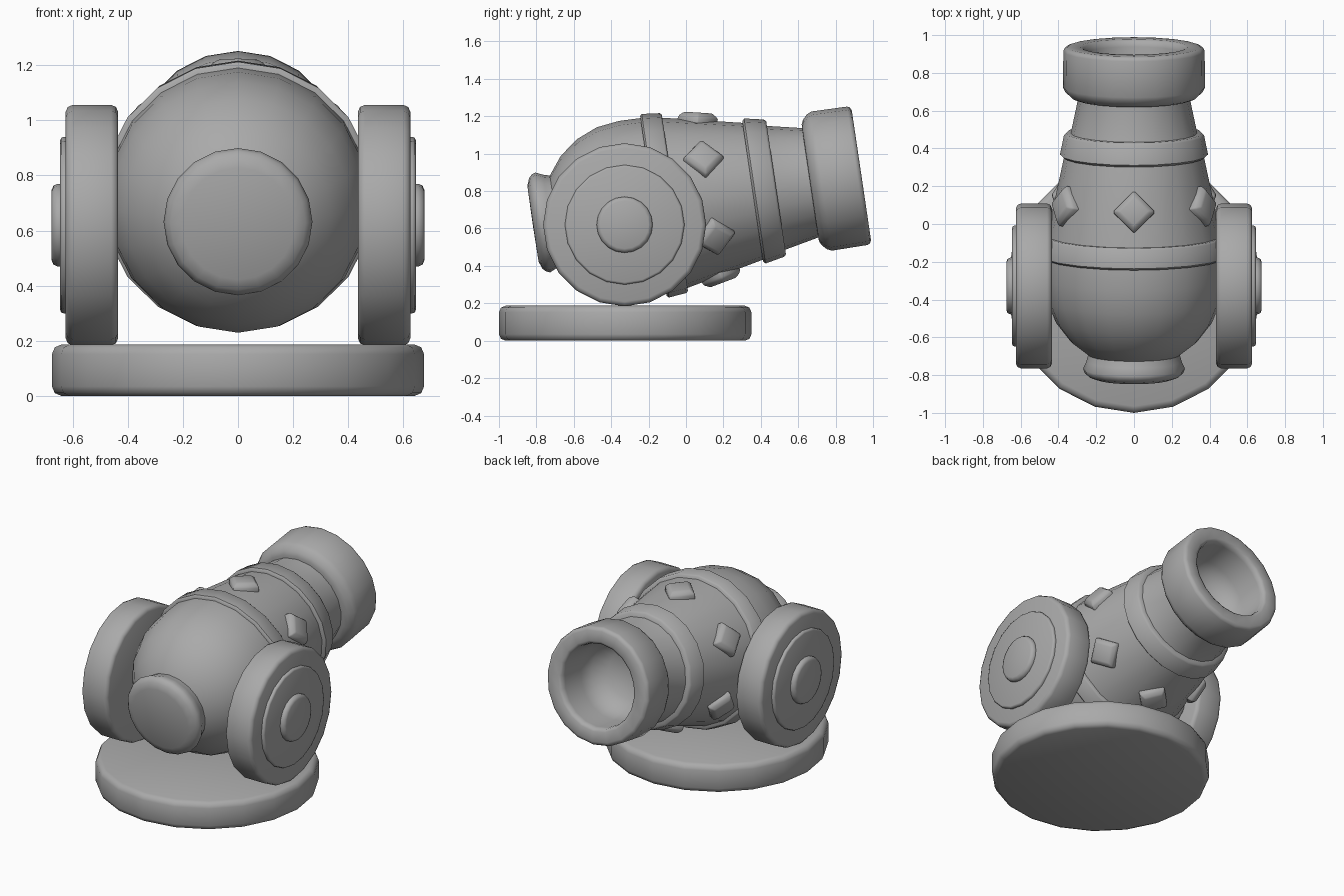
import bpy, bmesh, math
from mathutils import Matrix, Vector

if "Cube" in bpy.data.objects:
    bpy.data.objects.remove(bpy.data.objects["Cube"])

grey = bpy.data.materials.new("stone grey")
grey.diffuse_color = (0.4, 0.4, 0.4, 1)
grey.use_nodes = True
grey.node_tree.nodes["Principled BSDF"].inputs["Base Color"].default_value = grey.diffuse_color


def frame(origin, axis, up):
    """Matrix whose Z is the turning axis and X is the first vertex direction."""
    z = Vector(axis).normalized()
    x = Vector(up)
    x = (x - z * x.dot(z)).normalized()
    m = Matrix((x, z.cross(x), z)).transposed().to_4x4()
    m.translation = Vector(origin)
    return m


def lathe(name, profile, matrix, sides=20, bevel=0.0):
    """Turn (radius, height) points around Z; radius 0 makes a pole."""
    bm = bmesh.new()
    rings = []
    for r, h in profile:
        if r == 0:
            rings.append([bm.verts.new((0, 0, h))] * sides)
        else:
            rings.append([bm.verts.new((r * math.cos(2 * math.pi * i / sides),
                                        r * math.sin(2 * math.pi * i / sides), h))
                          for i in range(sides)])
    for a, b in zip(rings, rings[1:]):
        for i in range(sides):
            j = (i + 1) % sides
            corners = list(dict.fromkeys((a[i], a[j], b[j], b[i])))
            bm.faces.new(corners)
    bmesh.ops.recalc_face_normals(bm, faces=bm.faces)
    if bevel:
        bmesh.ops.bevel(bm, geom=[e for e in bm.edges if len(e.link_faces) == 2
                                  and e.calc_face_angle(0) > 0.3],
                        offset=bevel, segments=1, affect='EDGES')
    bm.transform(matrix)
    me = bpy.data.meshes.new(name)
    bm.to_mesh(me)
    bm.free()
    me.materials.append(grey)
    me.shade_smooth()
    me.set_sharp_from_angle(angle=math.radians(50))
    ob = bpy.data.objects.new(name, me)
    bpy.context.collection.objects.link(ob)
    return ob


def disc(r, h0, h1, b):
    """Disc profile with rounded rims."""
    k = b * 0.3
    return [(0, h0), (r - b, h0), (r - k, h0 + k), (r, h0 + b),
            (r, h1 - b), (r - k, h1 - k), (r - b, h1), (0, h1)]


# Base plate
lathe("base_plate", disc(0.675, 0, 0.187, 0.035),
      frame((0, -0.325, 0), (0, 0, 1), (0, -1, 0)))

# Barrel axis, tilted slightly upward to the back
axis = Vector((0, 0.9892, 0.1467))
origin = Vector((0, 0, 0.746))
barrel = frame(origin, axis, (0, 0, 1))

# Round breech and tapering tube
R, C = 0.477, -0.29
breech = [(0, C - R)] + [(R * math.sin(math.radians(a)), C - R * math.cos(math.radians(a)))
                         for a in range(15, 91, 15)]
lathe("barrel_body", breech + [(0.475, -0.17), (0.46, -0.06), (0.37, 0.36),
                               (0.335, 0.485), (0.296, 0.67), (0.296, 0.70)], barrel)

# Breech cap
lathe("breech_cap", [(0.24, -0.69), (0.252, -0.735), (0.27, -0.775), (0.262, -0.795),
                     (0.245, -0.812), (0.205, -0.827), (0, -0.829)], barrel)

# Raised bands
lathe("rear_band", [(0.45, -0.176), (0.486, -0.176), (0.496, -0.166),
                    (0.486, -0.07), (0.476, -0.06), (0.44, -0.06)], barrel)
lathe("front_band", [(0.35, 0.36), (0.378, 0.36), (0.392, 0.372),
                     (0.371, 0.475), (0.36, 0.487), (0.32, 0.487)], barrel)

# Muzzle ring with hollow bore
lathe("muzzle", [(0.28, 0.67), (0.315, 0.672), (0.338, 0.682), (0.364, 0.707),
                 (0.376, 0.732), (0.374, 0.925), (0.368, 0.94), (0.35, 0.948),
                 (0.285, 0.948), (0.268, 0.938), (0.262, 0.91), (0.255, 0.75),
                 (0.23, 0.67), (0.15, 0.61), (0, 0.59)], barrel)

# Six diamond studs around the tube
for i in range(6):
    a = math.radians(60 * i)
    radial = Matrix.Rotation(a, 3, axis) @ Vector(barrel.col[0][:3])
    normal = radial + axis * 0.214
    lathe("diamond_stud", [(0, -0.05), (0.112, -0.05), (0.112, 0.018), (0.08, 0.042), (0, 0.042)],
          frame(origin + axis * 0.125 + radial * 0.418, normal, axis), 4, 0.007)

# Side wheels with raised face and hub
for side, s in (("right", 1), ("left", -1)):
    m = frame((0, -0.328, 0.62), (s, 0, 0), (0, 0, 1))
    lathe(side + "_wheel", disc(0.436, 0.435, 0.625, 0.025), m)
    lathe(side + "_wheel_face", disc(0.32, 0.60, 0.645, 0.012), m)
    lathe(side + "_wheel_hub", disc(0.15, 0.62, 0.676, 0.022), m)
